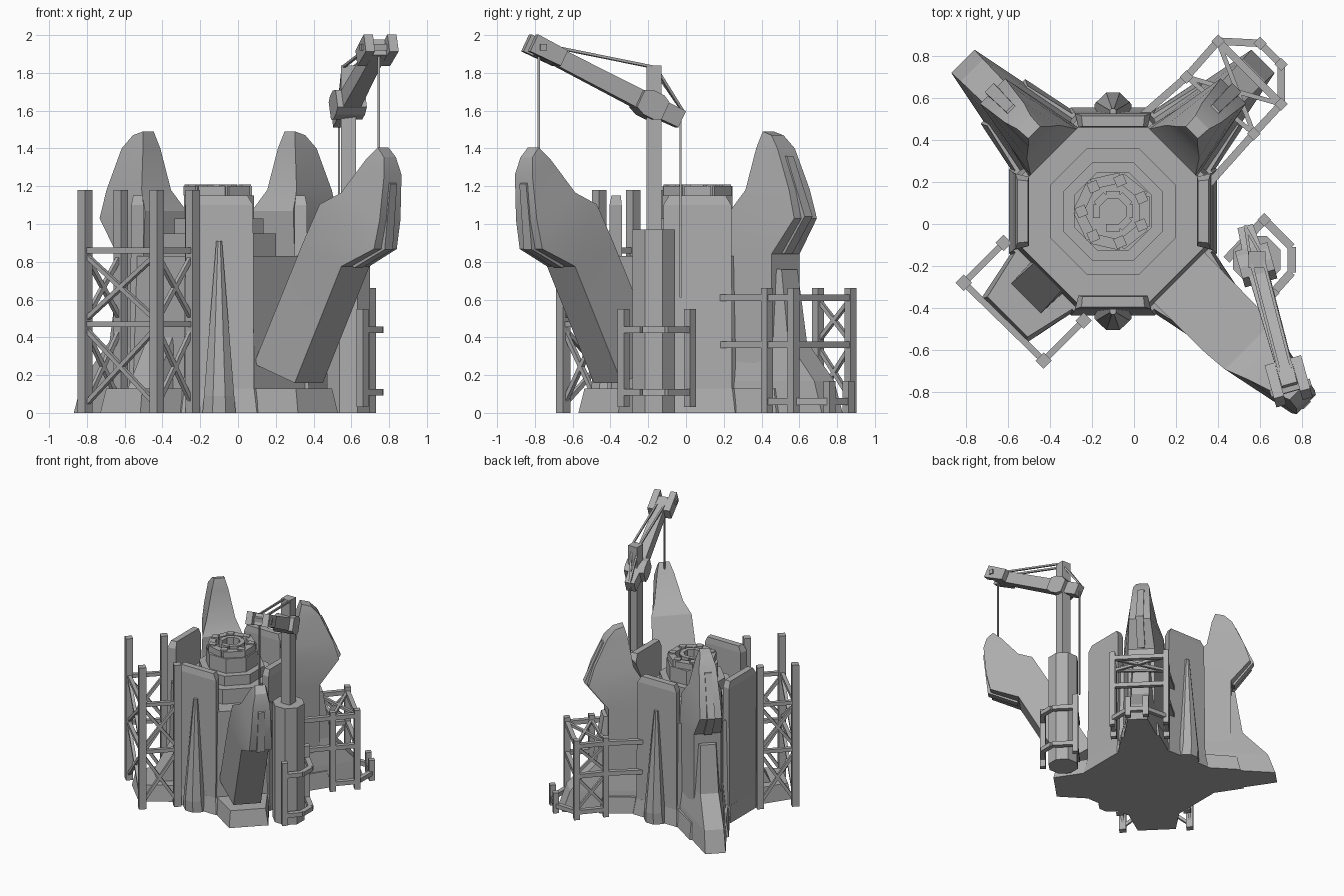
import bpy, bmesh, math
from mathutils import Vector, Matrix

if "Cube" in bpy.data.objects:
    bpy.data.objects.remove(bpy.data.objects["Cube"])

grey = bpy.data.materials.new("stone_grey")
grey.use_nodes = True
COL = (0.42, 0.42, 0.42, 1)
grey.diffuse_color = COL
grey.node_tree.nodes["Principled BSDF"].inputs["Base Color"].default_value = COL
CX, CY = -0.1, 0.06


def finish(name, bm, matrix=None, smooth=False):
    bmesh.ops.recalc_face_normals(bm, faces=bm.faces)
    if matrix:
        bm.transform(matrix)
    me = bpy.data.meshes.new(name)
    bm.to_mesh(me)
    bm.free()
    me.materials.append(grey)
    ob = bpy.data.objects.new(name, me)
    bpy.context.collection.objects.link(ob)
    if smooth:
        bpy.ops.object.select_all(action="DESELECT")
        ob.select_set(True)
        bpy.context.view_layer.objects.active = ob
        bpy.ops.object.shade_smooth_by_angle(angle=math.radians(25))
    return ob


def loft(name, rings, matrix=None, smooth=False):
    """Skin a list of equal-length point rings and cap both ends."""
    bm = bmesh.new()
    rows = [[bm.verts.new(p) for p in ring] for ring in rings]
    n = len(rows[0])
    for a, b in zip(rows, rows[1:]):
        for i in range(n):
            j = (i + 1) % n
            bm.faces.new((a[i], a[j], b[j], b[i]))
    bm.faces.new(rows[0])
    bm.faces.new(rows[-1])
    return finish(name, bm, matrix, smooth)


def beams(name, segments, roll=0.0):
    """One object made of square bars: (start, end, width, depth)."""
    bm = bmesh.new()
    for a, b, w, d in segments:
        a, b = Vector(a), Vector(b)
        m = (Matrix.Translation((a + b) / 2) @ (b - a).to_track_quat("Z", "Y").to_matrix().to_4x4()
             @ Matrix.Rotation(roll, 4, "Z") @ Matrix.Diagonal((w, d, (b - a).length, 1)))
        bmesh.ops.create_cube(bm, size=1, matrix=m)
    return finish(name, bm)


def polar(angle):
    return Matrix.Translation((CX, CY, 0)) @ Matrix.Rotation(math.radians(angle), 4, "Z")


def octagon(near, far, z):
    s = [(far, -near), (far, near), (near, far), (-near, far),
         (-far, near), (-far, -near), (-near, -far), (near, -far)]
    return [(x + CX, y + CY, z) for x, y in s]


def ngon(r, z, n=8, x=CX, y=CY):
    return [(x + r * math.cos(math.tau * (i + .5) / n), y + r * math.sin(math.tau * (i + .5) / n), z)
            for i in range(n)]


def slab(sections):
    """Rings from (inner r, inner z, inner half width, outer r, outer z, outer half width)."""
    return [[(ri, -wi, zi), (ro, -wo, zo), (ro, wo, zo), (ri, wi, zi)] for ri, zi, wi, ro, zo, wo in sections]


# Tower body with an open top floor, and skirt
loft("tower_body", [octagon(.18, .46, 0), octagon(.175, .45, .4), octagon(.172, .435, .83)])
loft("base_skirt", [octagon(.2, .495, 0), octagon(.185, .475, .13)])

# Straight wall panels rising above the floor
for i, side in enumerate(("left", "back", "right", "front")):
    loft(side + "_wall", slab([(.4, .1, .165, .475, .1, .185), (.4, 1.1, .165, .465, 1.1, .18),
                               (.405, 1.15, .145, .455, 1.15, .15)]), polar(90 * i))

# Tapered fins at front and back
for side, ang in (("front", -90), ("back", 90)):
    rings = []
    for z, w, out in ((0, .088, .56), (.09, .08, .565), (.91, .015, .49)):
        rings.append([(.42, -w, z), (out - .05 * w / .088, -w, z), (out, -w * .4, z), (out, w * .4, z),
                      (out - .05 * w / .088, w, z), (.42, w, z)])
    loft(side + "_fin", rings, polar(ang))

# Stepped dais inside the walls, carrying the turret
for r, top in ((.3, .95), (.235, 1.03), (.185, 1.15)):
    loft("dais_step", [octagon(r * .414, r, .8), octagon(r * .414, r, top)])
ring = ngon(.165, 1.175, 7)
beams("turret_ring", [(ring[i], ring[(i + 1) % 7], .05, .05) for i in range(7)])
beams("turret_blocks", [(p, (p[0], p[1], 1.21), .05, .05) for p in ngon(.15, 1.1, 7)], .4)
core = ngon(.085, 1.18)
beams("turret_core", [(core[i], core[i + 1], .035, .06) for i in range(-3, 4)])

# Corner pedestals
for i in range(4):
    loft("corner_pedestal", slab([(.3, 0, .24, .74, 0, .15), (.3, .13, .23, .71, .13, .135)]), polar(45 + 90 * i))
loft("empty_corner_wedge", slab([(.36, .1, .11, .6, .1, .1), (.36, .5, .1, .39, .5, .09)]), polar(-135))

# Curved corner claws; the front left one hangs tilted from the crane
claw = slab([(.4, .1, .17, .66, .13, .105), (.4, .84, .165, .66, .84, .105), (.4, 1.07, .155, .81, 1.03, .085),
             (.47, 1.18, .11, .765, 1.18, .078), (.505, 1.4, .065, .665, 1.4, .065),
             (.53, 1.49, .04, .6, 1.47, .045)])
ridge = slab([(.62, .87, .035, .68, .84, .03), (.75, 1.04, .035, .833, 1.04, .03),
              (.62, 1.36, .03, .695, 1.36, .025)])
tilt = Matrix.Translation((.43, 0, .26)) @ Matrix.Rotation(math.radians(29.5), 4, "Y") @ Matrix.Translation((-.4, 0, -.1))
for name, ang, pose in (("back_left", 45, Matrix()), ("back_right", 135, Matrix()), ("front_left", -45, tilt)):
    loft(name + "_claw", claw, polar(ang) @ pose, True)
    loft(name + "_claw_ridge", ridge, polar(ang) @ pose)

# Splayed feet under the fixed claws
for name, ang in (("back_left", 45), ("back_right", 135)):
    loft(name + "_foot", slab([(.4, 0, .2, 1.01, 0, .078), (.4, .17, .18, .95, .17, .075),
                               (.4, .38, .16, .75, .38, .07), (.4, .78, .13, .69, .76, .06)]), polar(ang))

# Tall lattice scaffold around the empty corner
posts = [(-.62, -.09), (-.81, -.28), (-.43, -.65), (-.24, -.46)]
beams("tall_scaffold_posts", [((x, y, 0), (x, y, 1.18), .055, .055) for x, y in posts], math.pi / 4)
bars = []
for (ax, ay), (bx, by) in zip(posts, posts[1:]):
    for z in (.47, .86):
        bars.append(((ax, ay, z), (bx, by, z), .03, .03))
    for lo, hi in ((.04, .45), (.49, .84)):
        bars.append(((ax, ay, lo), (bx, by, hi), .024, .024))
        bars.append(((ax, ay, hi), (bx, by, lo), .024, .024))
beams("tall_scaffold_bars", bars)

# Walkway scaffold around the back left foot, with a low outer rail
path = [(.02, .5), (.25, .7), (.4, .87), (.7, .57), (.57, .43), (.32, .15)]
low = [path[2], (.6, .86), (.7, .76), path[3]]
beams("walkway_posts", [((x, y, 0), (x, y, .66), .045, .045) for x, y in path[1:-1]], math.pi / 4)
beams("low_rail_posts", [((x, y, 0), (x, y, .17), .045, .045) for x, y in low[1:-1]], math.pi / 4)
bars = [((*a, z), (*b, z), .035, .035) for a, b in zip(path, path[1:]) for z in (.36, .61)]
bars += [((*a, .06), (*b, .06), .035, .035) for a, b in zip(low, low[1:])]
bars += [((*path[i], .06), (*path[i + 1], .06), .035, .035) for i in (1, 3)]
for lo, hi in ((.08, .35), (.38, .6)):
    bars += [((*path[1], lo), (*path[2], hi), .022, .022), ((*path[1], hi), (*path[2], lo), .022, .022)]
bars += [((*path[a], .61), (*path[b], .61), .022, .022) for a, b in ((1, 3), (2, 4), (1, 4))]
beams("walkway_bars", bars)

# Crane column, mast and surrounding rail
MX, MY = .585, -.17
loft("crane_column", [ngon(.122, z, 8, MX, MY) for z in (0, .97)])
beams("crane_mast", [((MX, MY, .9), (MX, MY, 1.84), .08, .08)])
rail = [(.44, -.17), (.62, .02), (.75, -.11), (.75, -.23), (.66, -.33)]
beams("crane_rail_bars", [((*a, z), (*b, z), .04, .035) for a, b in zip(rail, rail[1:]) for z in (.11, .44)])
beams("crane_rail_posts", [((x, y, .03), (x, y, .55), .045, .045) for x, y in (rail[1], rail[4])], .8)

# Crane jib with pivot collar, forked head and counter end
tail, pivot, tip = Vector((.535, -.03, 1.555)), Vector((.58, -.19, 1.63)), Vector((.745, -.78, 1.935))
side = Vector((.963, .27, 0))
along = (tip - tail).normalized()
up = side.cross(along)
up = up if up.z > 0 else -up


def jib_ring(p, w, h):
    return [p + side * w * a + up * h * b for a, b in ((-1, -1), (1, -1), (1, 1), (-1, 1))]


loft("crane_jib", [jib_ring(tail, .038, .048), jib_ring(pivot, .05, .05), jib_ring(tip, .038, .045)])
loft("jib_collar", [jib_ring(pivot + along * t, .08, h) for t, h in
                    ((-.07, .05), (-.03, .07), (.03, .07), (.08, .05))])
for s in (-1, 1):
    c = tip + side * s * .065
    loft("jib_head_cheek", [jib_ring(c + along * t, .025, h) for t, h in ((-.13, .045), (.055, .05))])
beams("jib_head_axle", [(tip - side * .1, tip + side * .1, .035, .035)])

# Stay rods and hanging cables
top = Vector((MX, MY, 1.83))
beams("crane_stays", [(top + side * s, tip + side * s - along * .08 + up * .04, .014, .014) for s in (-.03, .03)]
      + [(top + side * s, tail + up * .04, .014, .014) for s in (-.03, .03)])
beams("crane_cables", [(tip, (tip.x, tip.y, 1.36), .012, .012), (tail, (tail.x, tail.y, .61), .01, .01)])
